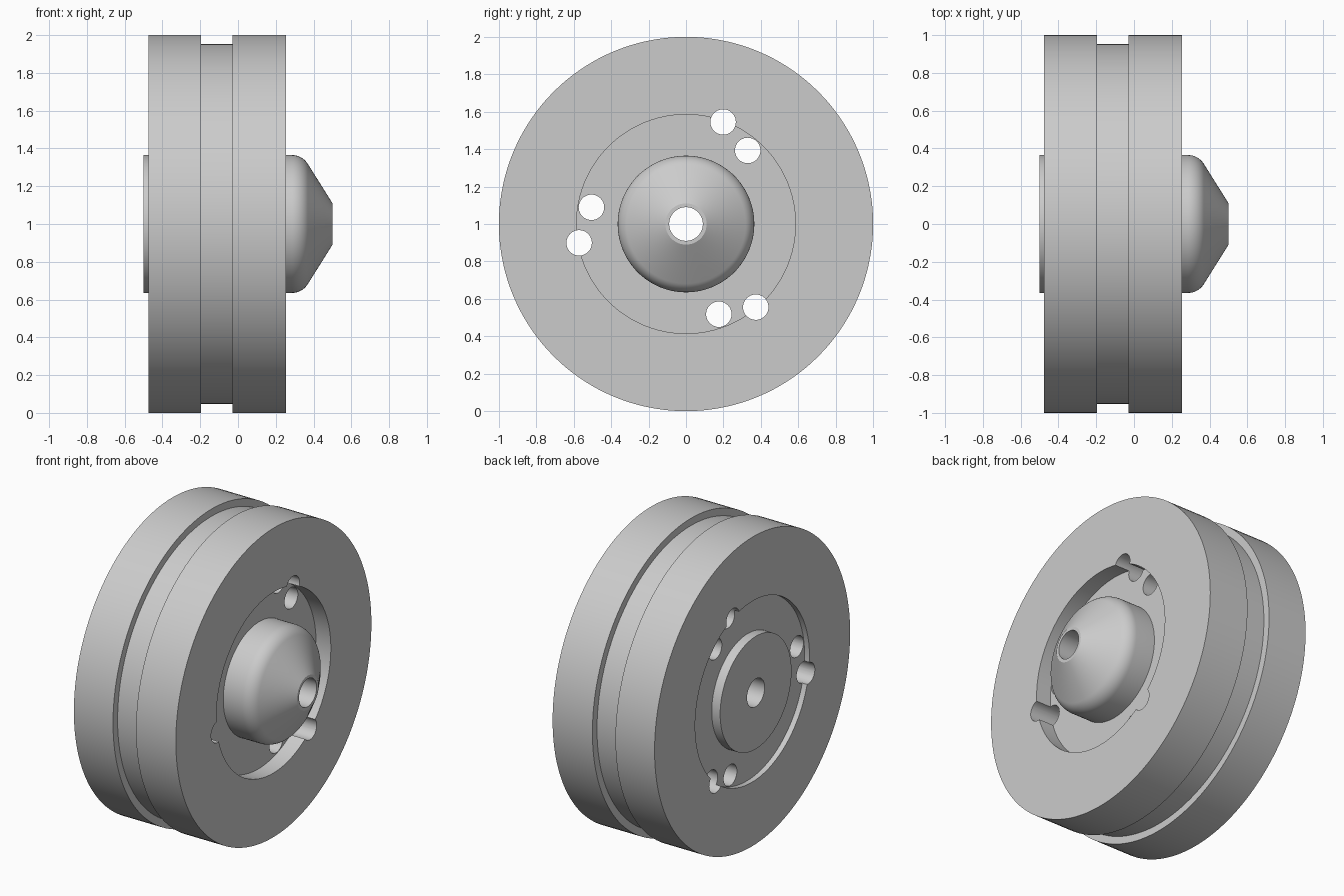
import bpy, bmesh, math
from mathutils import Matrix, Vector

cube = bpy.data.objects.get("Cube")
if cube:
    bpy.data.objects.remove(cube, do_unlink=True)

AXLE_HEIGHT = 1.0
SEGMENTS = 144


def make_material(name, rgb):
    mat = bpy.data.materials.new(name)
    mat.use_nodes = True
    mat.diffuse_color = (*rgb, 1)
    mat.node_tree.nodes["Principled BSDF"].inputs["Base Color"].default_value = (*rgb, 1)
    return mat


def add_object(name, bm, mat):
    bmesh.ops.recalc_face_normals(bm, faces=bm.faces)
    mesh = bpy.data.meshes.new(name)
    bm.to_mesh(mesh)
    bm.free()
    mesh.materials.append(mat)
    obj = bpy.data.objects.new(name, mesh)
    bpy.context.collection.objects.link(obj)
    return obj


def revolve(name, profile, mat):
    """Spin a closed (x, radius) profile around the axle."""
    bm = bmesh.new()
    verts = [bm.verts.new((x, 0, AXLE_HEIGHT + r)) for x, r in profile]
    edges = [bm.edges.new((verts[i - 1], v)) for i, v in enumerate(verts)]
    bmesh.ops.spin(bm, geom=verts + edges, cent=(0, 0, AXLE_HEIGHT), axis=(1, 0, 0),
                   angle=math.tau, steps=SEGMENTS, use_merge=True)
    bmesh.ops.remove_doubles(bm, verts=bm.verts, dist=1e-5)
    return add_object(name, bm, mat)


grey = make_material("plain grey", (0.6, 0.6, 0.6))

# Domed hub nose: a rounded shoulder running into a straight cone
bend, shoulder = 0.10, math.radians(58)
dome = [(0.285 + bend * math.sin(a), 0.365 - bend * (1 - math.cos(a)))
        for a in (shoulder * i / 10 for i in range(11))]

# Wheel body: bore, hub, recessed web on both sides and grooved tread
profile = [(-0.5, 0.09), (-0.5, 0.365), (-0.44, 0.365), (-0.44, 0.585),
           (-0.475, 0.585), (-0.475, 1), (-0.195, 1), (-0.195, 0.953),
           (-0.03, 0.953), (-0.03, 1), (0.255, 1), (0.255, 0.585),
           (0.15, 0.585), (0.15, 0.365), *dome, (0.5, 0.11), (0.5, 0.09)]
wheel = revolve("wheel", profile, grey)

# Three pairs of holes drilled through the web
bm = bmesh.new()
for pair in range(3):
    for radius, degrees in ((0.58, 70), (0.513, 50)):
        a = math.radians(degrees + 120 * pair)
        centre = Vector((0, radius * math.cos(a), AXLE_HEIGHT + radius * math.sin(a)))
        bmesh.ops.create_cone(bm, cap_ends=True, segments=40, radius1=0.068, radius2=0.068, depth=2,
                              matrix=Matrix.Translation(centre) @ Matrix.Rotation(math.pi / 2, 4, 'Y'))
drills = add_object("hole_cutters", bm, grey)
drills.hide_render = True

bpy.context.view_layer.objects.active = wheel
wheel.select_set(True)
cut = wheel.modifiers.new("holes", 'BOOLEAN')
cut.object = drills
cut.operation = 'DIFFERENCE'
cut.solver = 'EXACT'
bpy.ops.object.modifier_apply(modifier=cut.name)
bpy.data.objects.remove(drills, do_unlink=True)
bpy.ops.object.shade_smooth_by_angle(angle=math.radians(30))
